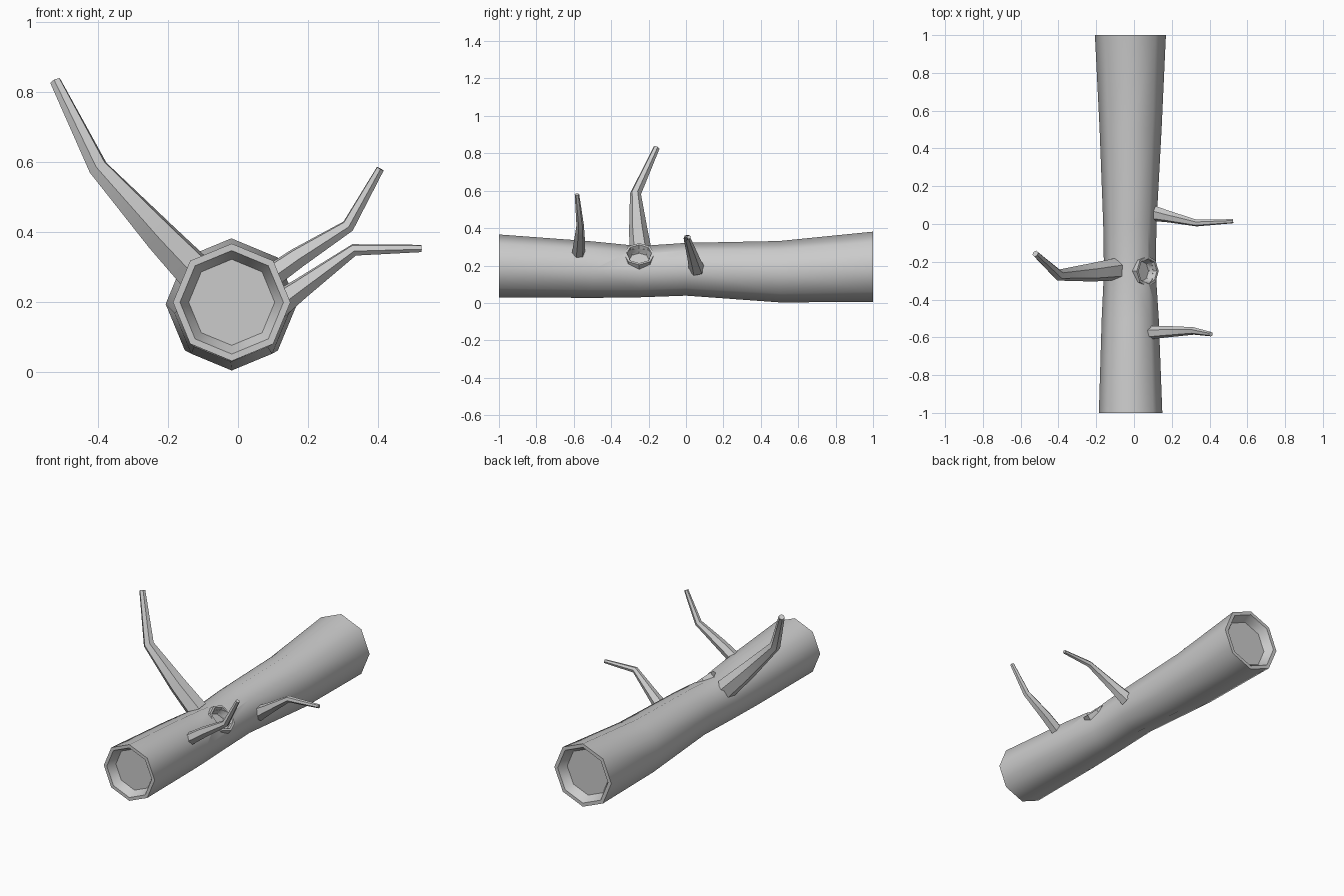
import bpy, bmesh, math
from mathutils import Vector

cube = bpy.data.objects.get("Cube")
if cube:
    bpy.data.objects.remove(cube, do_unlink=True)

bark = bpy.data.materials.new("light grey bark")
bark.use_nodes = True
GREY = (0.6, 0.6, 0.6, 1)
bark.diffuse_color = GREY
bark.node_tree.nodes["Principled BSDF"].inputs["Base Color"].default_value = GREY


def loft(name, rings, closed=False):
    """Skin a list of equal-length point rings; cap the ends or join them in a loop."""
    bm = bmesh.new()
    loops = [[bm.verts.new(p) for p in ring] for ring in rings]
    pairs = list(zip(loops, loops[1:]))
    if closed:
        pairs.append((loops[-1], loops[0]))
    else:
        bm.faces.new(loops[0])
        bm.faces.new(loops[-1])
    for a, b in pairs:
        n = len(a)
        for i in range(n):
            j = (i + 1) % n
            bm.faces.new((a[i], a[j], b[j], b[i]))
    bmesh.ops.recalc_face_normals(bm, faces=bm.faces)
    mesh = bpy.data.meshes.new(name)
    bm.to_mesh(mesh)
    bm.free()
    mesh.materials.append(bark)
    obj = bpy.data.objects.new(name, mesh)
    bpy.context.collection.objects.link(obj)
    return obj


def ring(center, axis, radius, sides, up=Vector((0, 0, 1))):
    """Regular polygon around an axis, with a corner towards up."""
    axis = Vector(axis).normalized()
    u = (up - axis * up.dot(axis)).normalized()
    v = axis.cross(u)
    angles = [math.tau * i / sides for i in range(sides)]
    return [Vector(center) + (u * math.cos(a) + v * math.sin(a)) * radius for a in angles]


def smooth(obj, degrees):
    bpy.ops.object.select_all(action="DESELECT")
    obj.select_set(True)
    bpy.context.view_layer.objects.active = obj
    bpy.ops.object.shade_smooth_by_angle(angle=math.radians(degrees))


# Hollow-ended trunk: y, centre x, centre z, radius
sections = [
    (-0.95, -0.018, 0.198, 0.123),
    (-1.0, -0.018, 0.198, 0.148),
    (-1.0, -0.018, 0.198, 0.168),
    (-0.5, -0.02, 0.178, 0.151),
    (-0.25, -0.022, 0.167, 0.137),
    (0.0, -0.022, 0.18, 0.141),
    (0.5, -0.018, 0.167, 0.164),
    (1.0, -0.019, 0.193, 0.188),
    (1.0, -0.019, 0.193, 0.166),
    (0.95, -0.019, 0.193, 0.138),
]
trunk = loft("trunk", [ring((x, y, z), (0, 1, 0), r, 8) for y, x, z, r in sections])

# Knot hole on the upper left side of the trunk
out = Vector((1, 0, 1)).normalized()
core = Vector((-0.022, -0.25, 0.167))


def knot_ring(distance, radius):
    return ring(core + out * distance, out, radius, 8)


cutter = loft("knot_cutter", [knot_ring(0.085, 0.055), knot_ring(0.2, 0.08)])
cutter.hide_render = True
cutter.hide_viewport = True
cut = trunk.modifiers.new("knot hole", "BOOLEAN")
cut.object = cutter
cut.solver = "EXACT"
bpy.context.view_layer.objects.active = trunk
trunk.select_set(True)
bpy.ops.object.modifier_apply(modifier=cut.name)
bpy.data.objects.remove(cutter, do_unlink=True)
smooth(trunk, 55)

rim = loft("knot_rim", [knot_ring(0.09, 0.085), knot_ring(0.134, 0.082),
                        knot_ring(0.134, 0.069), knot_ring(0.088, 0.055)], closed=True)
smooth(rim, 30)

# Bent, tapering branches: x, y, z, radius along each path
branches = {
    "right_branch": [(-0.1, -0.24, 0.26, 0.06), (-0.22, -0.255, 0.385, 0.05),
                     (-0.4, -0.27, 0.583, 0.03), (-0.522, -0.157, 0.83, 0.017)],
    "front_left_branch": [(0.08, -0.575, 0.262, 0.036), (0.17, -0.57, 0.325, 0.031),
                          (0.315, -0.566, 0.416, 0.02), (0.407, -0.583, 0.58, 0.012)],
    "middle_left_branch": [(0.1, 0.058, 0.18, 0.043), (0.18, 0.04, 0.238, 0.032),
                           (0.332, 0.005, 0.348, 0.018), (0.525, 0.015, 0.352, 0.011)],
}
for name, path in branches.items():
    points = [Vector(p[:3]) for p in path]
    rings = []
    for i, p in enumerate(points):
        before = (p - points[i - 1]).normalized() if i else Vector()
        after = (points[i + 1] - p).normalized() if i + 1 < len(points) else Vector()
        rings.append(ring(p, before + after, path[i][3], 6, Vector((0, 1, 0.2))))
    smooth(loft(name, rings), 50)
